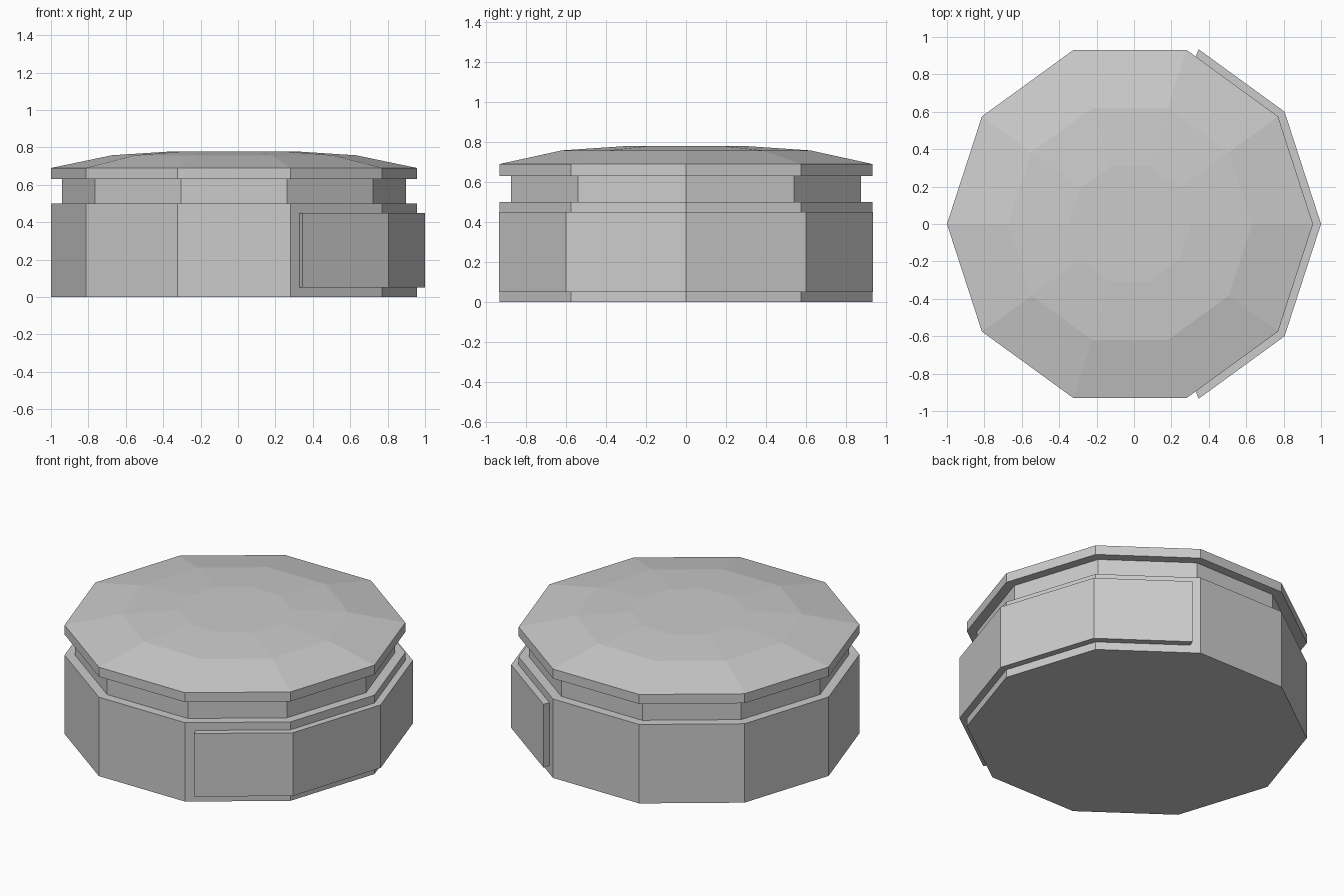
import bpy
from math import cos, sin, pi

if "Cube" in bpy.data.objects:
    bpy.data.objects.remove(bpy.data.objects["Cube"])

SIDES = 10
CX = -0.0215      # axis of the jar (label shifts the overall centre)
R = 0.9785        # body / lid radius
N = 0.919         # neck radius
L = 1.0215        # label radius


def ring_point(r, i):
    a = 2 * pi * i / SIDES
    return (CX + r * cos(a), r * sin(a))


def make_object(name, verts, faces):
    mesh = bpy.data.meshes.new(name)
    mesh.from_pydata(verts, [], faces)
    mesh.update()
    obj = bpy.data.objects.new(name, mesh)
    bpy.context.collection.objects.link(obj)
    return obj


def lathe(name, profile, cap_bottom=False, cap_top=False):
    """Ten-sided turned part from (radius, z) pairs listed bottom to top."""
    verts = [(*ring_point(r, i), z) for r, z in profile for i in range(SIDES)]
    faces = []
    for k in range(len(profile) - 1):
        a, b = k * SIDES, (k + 1) * SIDES
        for i in range(SIDES):
            j = (i + 1) % SIDES
            faces.append((a + i, a + j, b + j, b + i))
    if cap_bottom:
        faces.append(tuple(reversed(range(SIDES))))
    if cap_top:
        last = (len(profile) - 1) * SIDES
        faces.append(tuple(range(last, last + SIDES)))
    return make_object(name, verts, faces)


# Jar body with shoulder and recessed neck
lathe("jar_body", [(R, 0), (R, 0.5), (N, 0.5), (N, 0.63)], cap_bottom=True)

# Lid with short rim and shallow faceted dome
lathe("lid", [(N, 0.63), (R, 0.63), (R, 0.69), (R * 2 / 3, 0.758), (R / 3, 0.779)],
      cap_top=True)


# Label wrapped around the four +x facets, stopping just short of the last corners
def label_line(r):
    pts = [ring_point(r, i) for i in range(-2, 3)]
    for end, nxt in ((0, 1), (4, 3)):
        pts[end] = tuple(n + 0.9 * (e - n) for e, n in zip(pts[end], pts[nxt]))
    return pts


outline = label_line(L) + label_line(R)[::-1]
n = len(outline)
verts = [(x, y, z) for z in (0.05, 0.45) for x, y in outline]
faces = [(i, (i + 1) % n, n + (i + 1) % n, n + i) for i in range(n)]
for i in range(4):      # bottom and top edge strips
    o, p = n - 1 - i, n - 2 - i
    faces.append((i, o, p, i + 1))
    faces.append((n + i, n + i + 1, n + p, n + o))
make_object("label", verts, faces)
